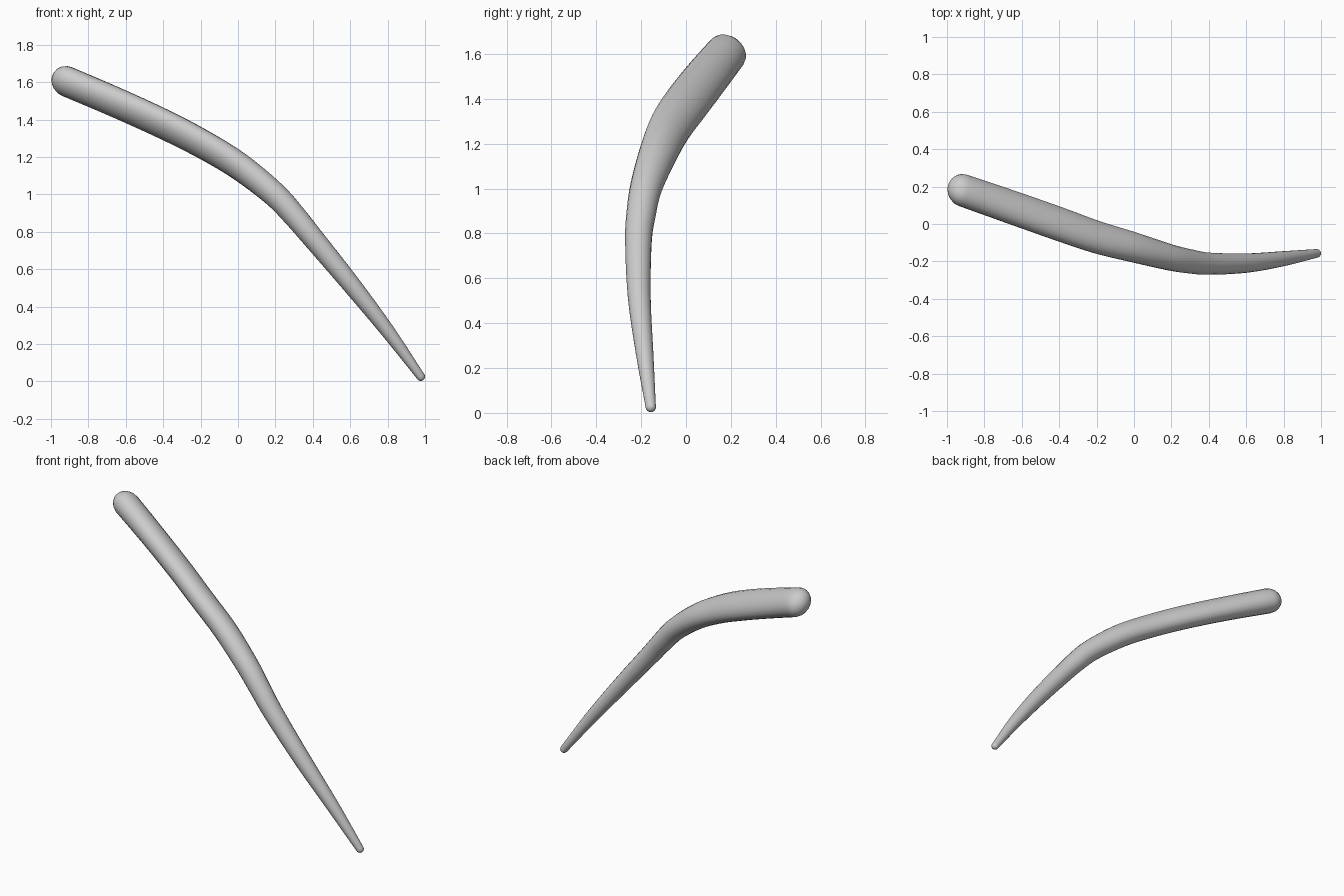
import bpy, bmesh, math
from mathutils import Vector

cube = bpy.data.objects.get("Cube")
if cube:
    bpy.data.objects.remove(cube, do_unlink=True)

SIDES = 20
STEPS = 4       # subdivisions between stations
CAP_RINGS = 5

# Stations along the centre line: x, y, z, wide radius, narrow radius
stations = [Vector(s) for s in (
    (-0.915, 0.18, 1.604, 0.092, 0.076),
    (-0.65, 0.088, 1.491, 0.099, 0.072),
    (-0.40, 0.00, 1.377, 0.101, 0.070),
    (-0.20, -0.07, 1.275, 0.096, 0.069),
    (0.00, -0.125, 1.155, 0.086, 0.069),
    (0.19, -0.178, 1.005, 0.072, 0.066),
    (0.30, -0.20, 0.888, 0.066, 0.062),
    (0.40, -0.212, 0.768, 0.060, 0.058),
    (0.60, -0.209, 0.525, 0.052, 0.050),
    (0.80, -0.185, 0.270, 0.040, 0.038),
    (0.977, -0.157, 0.026, 0.023, 0.023),
)]


def smooth_path(points):
    """Catmull-Rom interpolation through every station."""
    pts = [2 * points[0] - points[1]] + points + [2 * points[-1] - points[-2]]
    path = []
    for a, b, c, d in zip(pts, pts[1:], pts[2:], pts[3:]):
        for k in range(STEPS):
            t = k / STEPS
            path.append(0.5 * (2 * b + (c - a) * t + (2 * a - 5 * b + 4 * c - d) * t * t
                               + (3 * b - a - 3 * c + d) * t ** 3))
    return path + [points[-1]]


def add_ring(bm, centre, tangent, wide, narrow):
    """Oval ring square to the path, wide axis leaning back and down."""
    axis = Vector((-0.05, 0.84, -0.55))
    u = (axis - tangent * axis.dot(tangent)).normalized()
    v = tangent.cross(u)
    angles = [math.tau * i / SIDES for i in range(SIDES)]
    return [bm.verts.new(centre + u * wide * math.cos(a) + v * narrow * math.sin(a))
            for a in angles]


path = smooth_path(stations)
centres = [Vector(p[:3]) for p in path]
tangents = [(centres[min(i + 1, len(path) - 1)] - centres[max(i - 1, 0)]).normalized()
            for i in range(len(path))]

bm = bmesh.new()
rings = []


def cap(index, sign):
    """Domed rings beyond an end of the path, from base to pole."""
    p, t = path[index], tangents[index]
    dome = (p[3] + p[4]) / 2
    out = []
    for k in range(1, CAP_RINGS):
        a = math.pi / 2 * k / CAP_RINGS
        out.append(add_ring(bm, centres[index] + t * sign * dome * math.sin(a), t,
                            p[3] * math.cos(a), p[4] * math.cos(a)))
    return out, bm.verts.new(centres[index] + t * sign * dome)


# Rounded thick end, tapering bent shaft, rounded thin tip
start_rings, start_pole = cap(0, -1)
end_rings, end_pole = cap(-1, 1)
rings += reversed(start_rings)
rings += [add_ring(bm, c, t, p[3], p[4]) for c, t, p in zip(centres, tangents, path)]
rings += end_rings

for lower, upper in zip(rings, rings[1:]):
    for i in range(SIDES):
        j = (i + 1) % SIDES
        bm.faces.new((lower[i], lower[j], upper[j], upper[i]))
for i in range(SIDES):
    j = (i + 1) % SIDES
    bm.faces.new((start_pole, rings[0][j], rings[0][i]))
    bm.faces.new((end_pole, rings[-1][i], rings[-1][j]))
bmesh.ops.recalc_face_normals(bm, faces=bm.faces)

mesh = bpy.data.meshes.new("bent_tapered_rod")
bm.to_mesh(mesh)
bm.free()
mesh.polygons.foreach_set("use_smooth", [True] * len(mesh.polygons))
rod = bpy.data.objects.new("bent_tapered_rod", mesh)
bpy.context.collection.objects.link(rod)

# Single plain grey
grey = bpy.data.materials.new("light_grey")
grey.use_nodes = True
colour = (0.6, 0.6, 0.6, 1)
grey.diffuse_color = colour
grey.node_tree.nodes["Principled BSDF"].inputs["Base Color"].default_value = colour
mesh.materials.append(grey)
